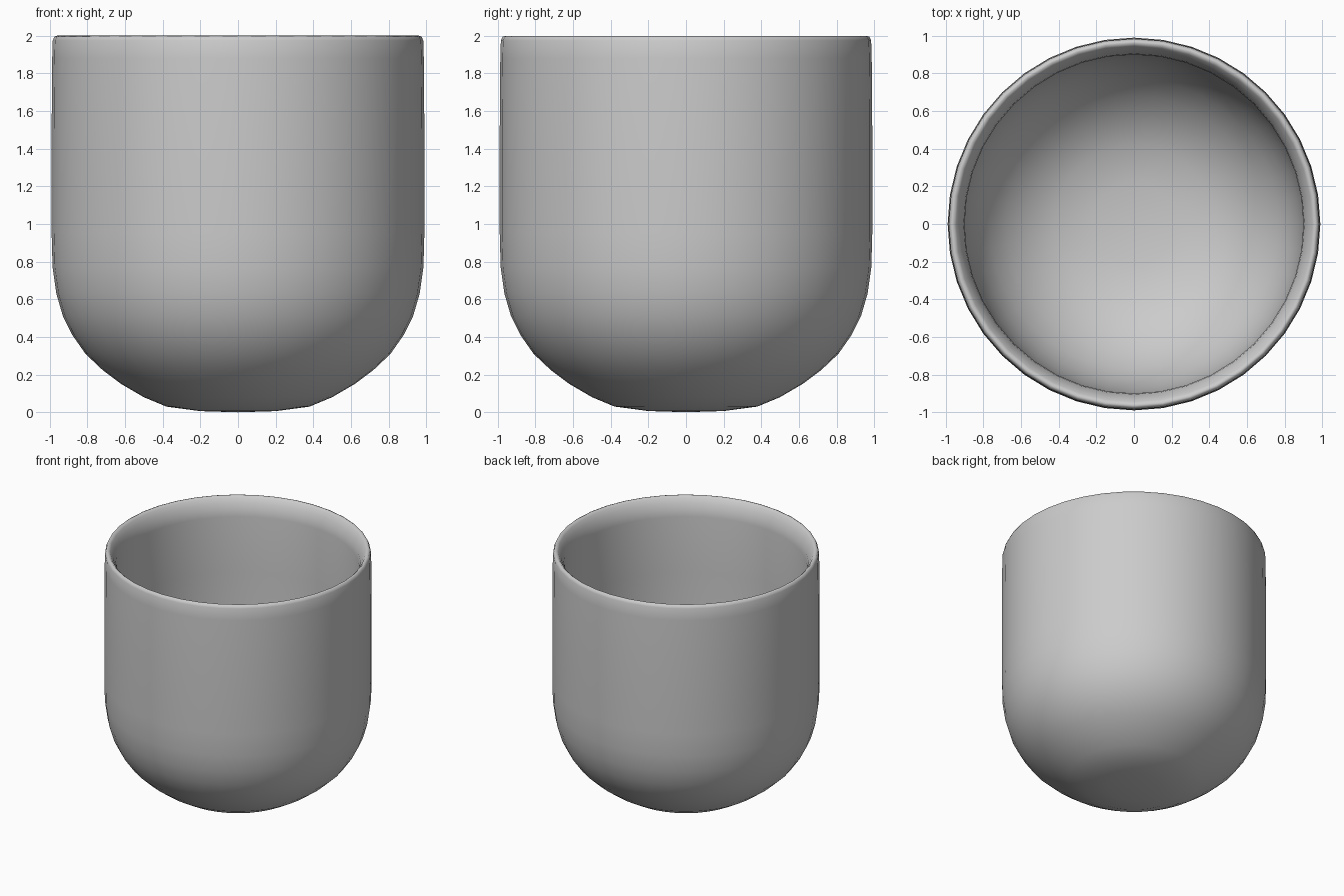
import bpy, bmesh, math

if "Cube" in bpy.data.objects:
    bpy.data.objects.remove(bpy.data.objects["Cube"])

SEGMENTS = 40

# Half cross-section (radius, z): outside from the base up, over the rim, down inside
PROFILE = [
    (0.0, 0.0), (0.20, 0.006), (0.38, 0.03), (0.50, 0.08), (0.62, 0.15), (0.72, 0.225),
    (0.81, 0.31), (0.88, 0.41), (0.93, 0.51), (0.965, 0.63), (0.985, 0.77),
    (0.99, 0.95), (0.99, 1.5), (0.987, 1.88), (0.984, 1.975), (0.975, 1.995),
    (0.962, 2.0), (0.945, 1.985), (0.925, 1.95), (0.905, 1.90), (0.90, 1.85),
    (0.90, 1.4), (0.90, 0.95), (0.893, 0.80), (0.87, 0.66), (0.83, 0.53),
    (0.77, 0.42), (0.68, 0.31), (0.56, 0.215), (0.42, 0.145), (0.22, 0.105), (0.0, 0.10),
]

clay = bpy.data.materials.new("grey_clay")
clay.diffuse_color = (0.6, 0.6, 0.6, 1)
clay.use_nodes = True
clay.node_tree.nodes["Principled BSDF"].inputs["Base Color"].default_value = clay.diffuse_color

# Cup: the profile spun around z
bm = bmesh.new()
verts = [bm.verts.new((r, 0, z)) for r, z in PROFILE]
edges = [bm.edges.new(pair) for pair in zip(verts, verts[1:])]
bmesh.ops.spin(bm, geom=verts + edges, cent=(0, 0, 0), axis=(0, 0, 1),
               angle=math.tau, steps=SEGMENTS, use_duplicate=False)
bmesh.ops.remove_doubles(bm, verts=bm.verts, dist=0.0005)
bmesh.ops.recalc_face_normals(bm, faces=bm.faces)
for face in bm.faces:
    face.smooth = True

mesh = bpy.data.meshes.new("cup")
bm.to_mesh(mesh)
bm.free()
mesh.materials.append(clay)
cup = bpy.data.objects.new("cup", mesh)
bpy.context.collection.objects.link(cup)
